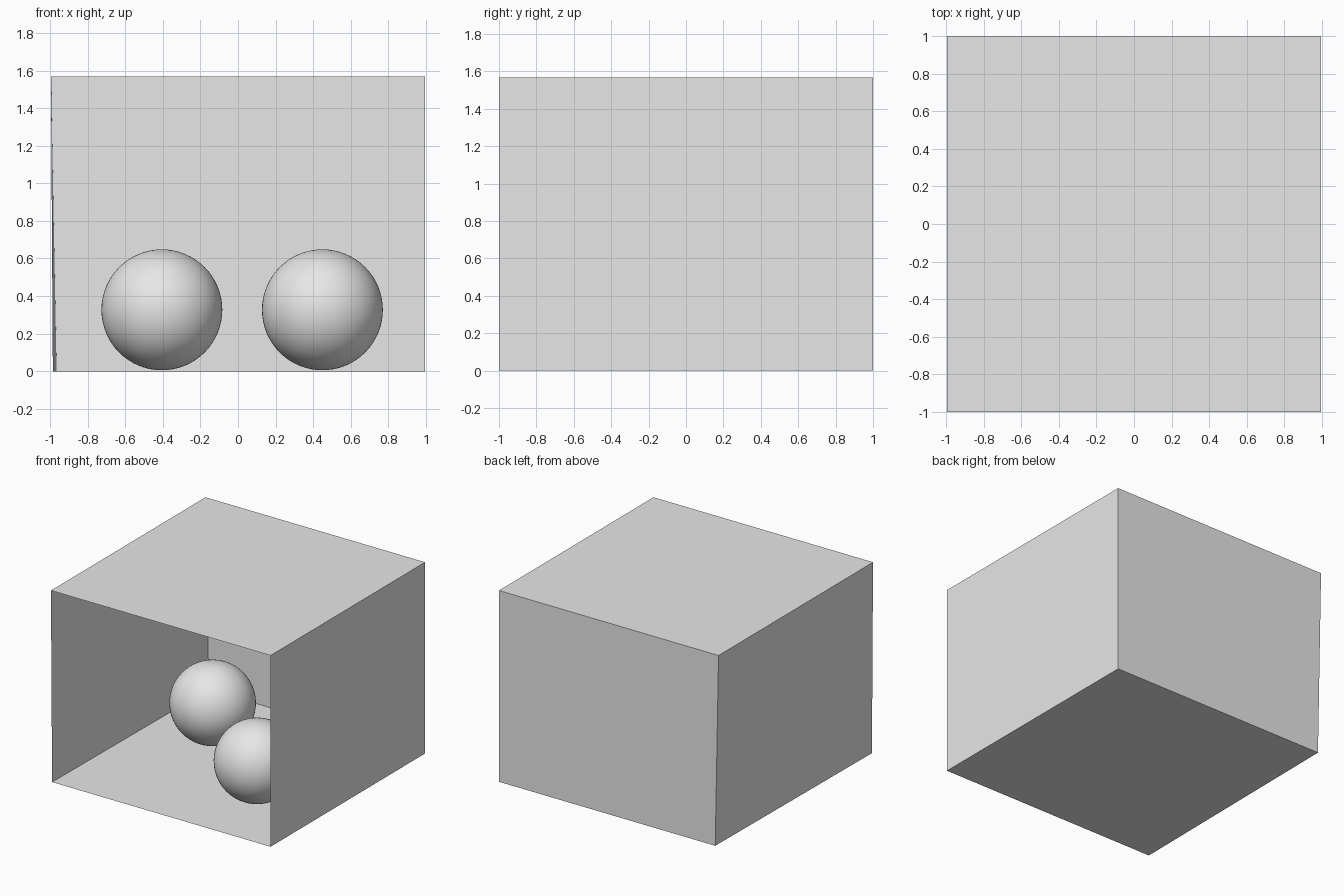
import bpy
import bmesh
from mathutils import Vector

cube = bpy.data.objects.get("Cube")
if cube:
    bpy.data.objects.remove(cube, do_unlink=True)

# One plain grey for everything
grey = bpy.data.materials.new("plain_grey")
grey.use_nodes = True
colour = (0.8, 0.8, 0.8, 1)
grey.diffuse_color = colour
grey.node_tree.nodes["Principled BSDF"].inputs["Base Color"].default_value = colour

HEIGHT = 1.567
RIGHT = 0.995


def corner(side, depth, level):
    """Room corner; the left wall leans in slightly towards the floor."""
    if side > 0:
        x = RIGHT
    elif level:
        x = -RIGHT
    else:
        x = -0.985 if depth < 0 else -0.965
    return Vector((x, depth, level * HEIGHT))


def add_object(name, bm):
    mesh = bpy.data.meshes.new(name)
    bm.to_mesh(mesh)
    bm.free()
    mesh.materials.append(grey)
    obj = bpy.data.objects.new(name, mesh)
    bpy.context.collection.objects.link(obj)
    return obj


def panel(name, *keys):
    """Thin single-sheet wall between four room corners."""
    bm = bmesh.new()
    bm.faces.new([bm.verts.new(corner(*key)) for key in keys])
    add_object(name, bm)


def ball(name, x, y):
    bm = bmesh.new()
    bmesh.ops.create_uvsphere(bm, u_segments=64, v_segments=32, radius=0.3215)
    bmesh.ops.translate(bm, verts=bm.verts, vec=(x, y, 0.327))
    for face in bm.faces:
        face.smooth = True
    add_object(name, bm)


# Room, open at the front, normals facing inward
panel("floor", (-1, -1, 0), (1, -1, 0), (1, 1, 0), (-1, 1, 0))
panel("ceiling", (-1, -1, 1), (-1, 1, 1), (1, 1, 1), (1, -1, 1))
panel("back_wall", (-1, 1, 0), (1, 1, 0), (1, 1, 1), (-1, 1, 1))
panel("left_wall", (1, -1, 0), (1, -1, 1), (1, 1, 1), (1, 1, 0))
panel("right_wall", (-1, -1, 0), (-1, 1, 0), (-1, 1, 1), (-1, -1, 1))

# Two balls resting just above the floor
ball("back_ball", -0.405, 0.25)
ball("front_ball", 0.449, -0.396)
